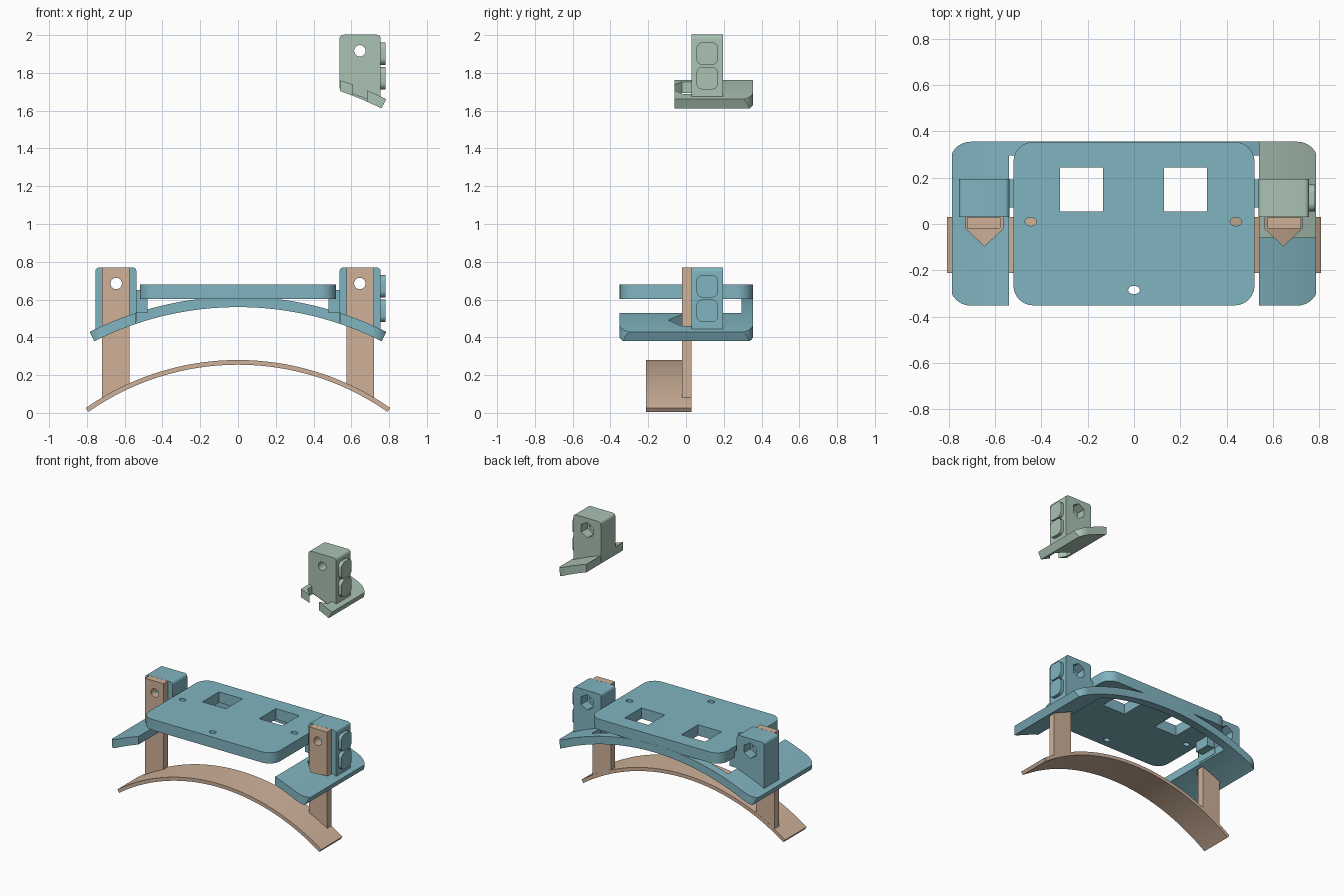
import bpy, bmesh
from math import sin, cos, pi, asin, radians
from mathutils import Vector

if "Cube" in bpy.data.objects:
    bpy.data.objects.remove(bpy.data.objects["Cube"])


def material(name, rgb):
    m = bpy.data.materials.new(name)
    m.diffuse_color = (*rgb, 1)
    m.use_nodes = True
    m.node_tree.nodes["Principled BSDF"].inputs["Base Color"].default_value = m.diffuse_color
    return m


def prism(name, pts, axis, a, b):
    """Extrude a 2D outline from a to b along z (outline xy), y (xz) or x (yz)."""
    place = {'z': lambda u, v, w: (u, v, w),
             'y': lambda u, v, w: (u, w, v),
             'x': lambda u, v, w: (w, u, v)}[axis]
    bm = bmesh.new()
    face = bm.faces.new([bm.verts.new(place(u, v, a)) for u, v in pts])
    ext = bmesh.ops.extrude_face_region(bm, geom=[face])
    shift = Vector(place(0, 0, b - a))
    bmesh.ops.translate(bm, vec=shift,
                        verts=[g for g in ext['geom'] if isinstance(g, bmesh.types.BMVert)])
    bmesh.ops.recalc_face_normals(bm, faces=bm.faces)
    mesh = bpy.data.meshes.new(name)
    bm.to_mesh(mesh)
    bm.free()
    ob = bpy.data.objects.new(name, mesh)
    bpy.context.collection.objects.link(ob)
    return ob


def rounded(x0, x1, y0, y1, r, n=8):
    out = []
    for cx, cy, start in ((x1 - r, y1 - r, 0), (x0 + r, y1 - r, 90),
                          (x0 + r, y0 + r, 180), (x1 - r, y0 + r, 270)):
        for i in range(n + 1):
            t = radians(start + 90 * i / n)
            out.append((cx + r * cos(t), cy + r * sin(t)))
    return out


def rect(x0, x1, y0, y1):
    return [(x0, y0), (x1, y0), (x1, y1), (x0, y1)]


def ring(cx, cy, rx, ry, n=32, turn=0):
    return [(cx + rx * cos(2 * pi * i / n + turn), cy + ry * sin(2 * pi * i / n + turn))
            for i in range(n)]


def arc_band(r_in, r_out, cz, half, n=48):
    ts = [-half + 2 * half * i / n for i in range(n + 1)]
    return ([(r_out * sin(t), cz + r_out * cos(t)) for t in ts] +
            [(r_in * sin(t), cz + r_in * cos(t)) for t in reversed(ts)])


def combine(ob, other, op):
    m = ob.modifiers.new(op, 'BOOLEAN')
    m.operation, m.solver, m.object = op, 'EXACT', other
    other.hide_render = True
    bpy.context.view_layer.objects.active = ob
    bpy.ops.object.modifier_apply(modifier=m.name)
    bpy.data.objects.remove(other)


def cut(ob, pts, axis, a, b):
    combine(ob, prism('cutter', pts, axis, a, b), 'DIFFERENCE')


def join(ob, pts, axis, a, b):
    combine(ob, prism('addition', pts, axis, a, b), 'UNION')


def keep(ob, pts, axis, a, b):
    combine(ob, prism('limit', pts, axis, a, b), 'INTERSECT')


def add_block(ob, s):
    # upright clamp block with rounded shoulders, following the flange slope
    shoulders = [(0.735 + 0.02 * sin(t), 0.75 + 0.02 * cos(t))
                 for t in [pi / 2 * (1 - i / 5) for i in range(6)]]
    shoulders += [(0.558 - 0.02 * sin(t), 0.75 + 0.02 * cos(t))
                  for t in [pi / 2 * i / 5 for i in range(6)]]
    outline = [(0.538, 0.485), (0.755, 0.40)] + shoulders
    join(ob, [(s * x, z) for x, z in outline], 'y', 0.03, 0.195)
    # plain raised pads on the right side
    if s > 0:
        for z0, z1 in ((0.48, 0.60), (0.61, 0.73)):
            join(ob, rounded(0.055, 0.17, z0, z1, 0.035), 'x', 0.74, 0.78)
    # bolt bore and hexagonal nut pocket
    cut(ob, ring(s * 0.645, 0.685, 0.03, 0.03), 'y', -0.1, 0.3)
    cut(ob, ring(s * 0.645, 0.685, 0.055, 0.055, 6, pi / 2), 'y', 0.125, 0.3)


def finish(ob, mat):
    ob.data.materials.clear()
    ob.data.materials.append(mat)
    for p in ob.data.polygons:
        p.material_index = 0
    bpy.ops.object.select_all(action='DESELECT')
    ob.select_set(True)
    bpy.context.view_layer.objects.active = ob
    bpy.ops.object.shade_smooth_by_angle(angle=radians(30))


brown = material('brown', (0.62, 0.44, 0.32))
blue = material('blue', (0.22, 0.46, 0.53))
green = material('green', (0.40, 0.54, 0.45))

# lower arched strap with two posts
strap = prism('strap_bracket', arc_band(1.38, 1.405, -1.125, radians(35)), 'y', -0.212, 0.03)
for s in (-1, 1):
    post = [(0.575, 0.14), (0.72, 0.065), (0.72, 0.77), (0.575, 0.77)]
    join(strap, [(s * x, z) for x, z in post], 'y', -0.02, 0.029)
    cut(strap, ring(s * 0.645, 0.685, 0.03, 0.03), 'y', -0.1, 0.1)

# curved wings joined by a rear rib
body = prism('mounting_plate', arc_band(1.69, 1.745, -1.13, asin(0.76 / 1.69)),
             'y', -0.4, 0.4)
keep(body, rounded(-0.795, 0.795, -0.352, 0.355, 0.09), 'z', 0.2, 0.8)
cut(body, rect(-0.54, 0.54, -0.5, 0.295), 'z', 0.2, 0.9)
# pointed post notches in the wings
for s in (-1, 1):
    notch = [(0.565, 0.04), (0.565, -0.02), (0.645, -0.095), (0.725, -0.02), (0.725, 0.04)]
    cut(body, [(s * x, y) for x, y in notch], 'z', 0.2, 0.9)

# separate fitting sample: the rear right part of the wing
sample = body.copy()
sample.data = body.data.copy()
sample.name = 'fitting_sample'
bpy.context.collection.objects.link(sample)
keep(sample, rect(0.5395, 0.9, -0.06, 0.5), 'z', 0.2, 0.9)
add_block(sample, 1)
sample.location.z = 1.232

# flat top plate with windows and small holes
plate = prism('top_plate', rounded(-0.52, 0.52, -0.351, 0.354, 0.085), 'z', 0.603, 0.68)
for x in (-0.227, 0.222):
    cut(plate, rect(x - 0.093, x + 0.093, 0.055, 0.243), 'z', 0.5, 0.8)
for x, y in ((-0.445, 0.01), (0.44, 0.01), (0, -0.285)):
    cut(plate, ring(x, y, 0.025, 0.018), 'z', 0.5, 0.8)
combine(body, plate, 'UNION')

# blocks and the short links that tie them to the plate
for s in (-1, 1):
    link = rect(0.48, 0.56, 0.53, 0.65)
    join(body, [(s * x, z) for x, z in link], 'y', 0.072, 0.192)
    add_block(body, s)

finish(strap, brown)
finish(body, blue)
finish(sample, green)
